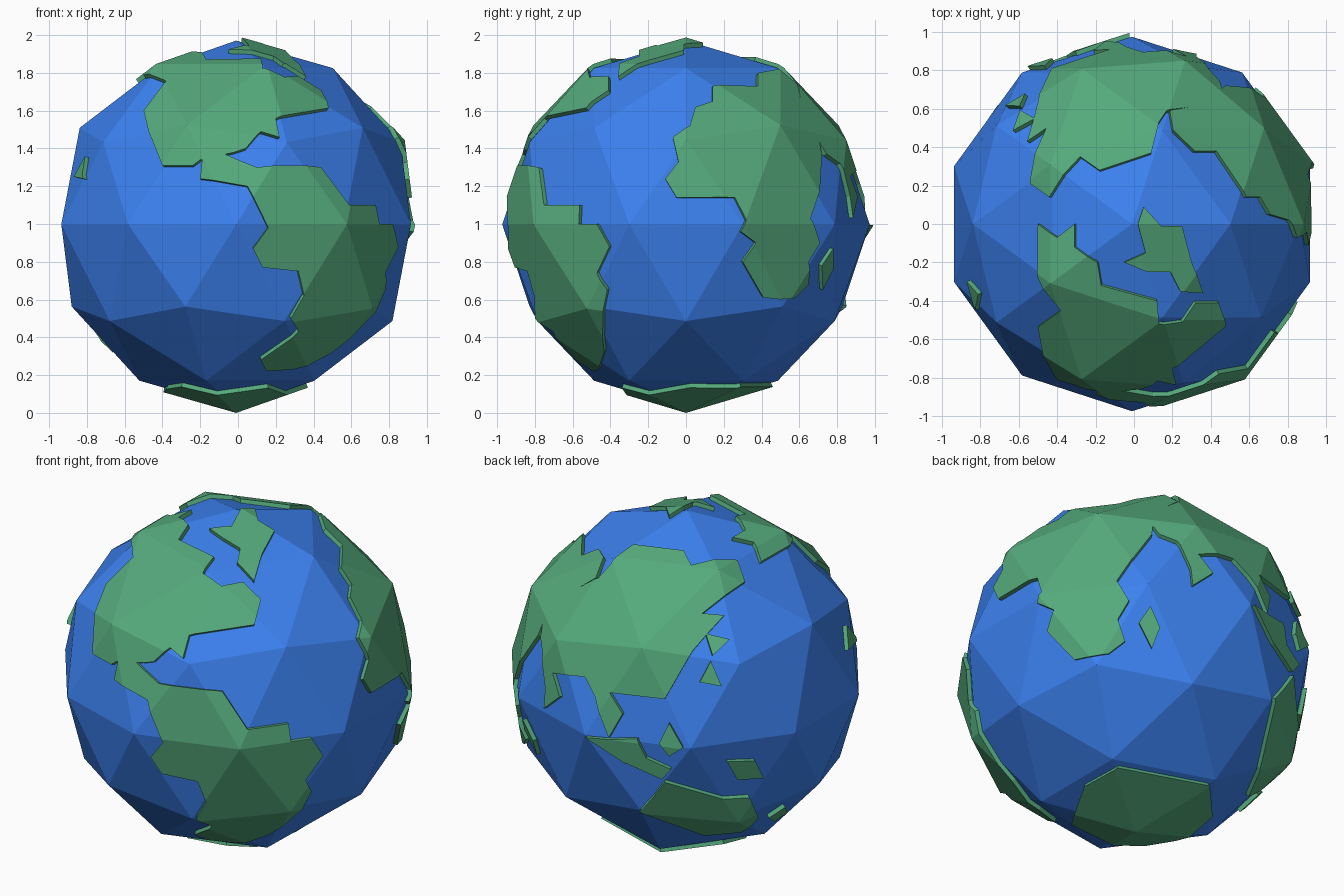
import bpy, bmesh
from math import radians, sin, cos, atan2, pi
from mathutils import Vector
from mathutils.bvhtree import BVHTree

if "Cube" in bpy.data.objects:
    bpy.data.objects.remove(bpy.data.objects["Cube"])

CENTRE = Vector((-0.01, 0, 0.998))
R_SEA, R_LAND = 0.973, 0.998


def material(name, rgb):
    m = bpy.data.materials.new(name)
    m.diffuse_color = (*rgb, 1)
    m.use_nodes = True
    m.node_tree.nodes["Principled BSDF"].inputs["Base Color"].default_value = m.diffuse_color
    return m


SEA = material("sea_blue", (0.045, 0.22, 0.87))
LAND = material("land_green", (0.09, 0.40, 0.20))


def ball(radius):
    bm = bmesh.new()
    bmesh.ops.create_icosphere(bm, subdivisions=2, radius=radius)
    return bm


def finish(bm, name, mat):
    me = bpy.data.meshes.new(name)
    bm.to_mesh(me)
    bm.free()
    me.materials.append(mat)
    ob = bpy.data.objects.new(name, me)
    ob.location = CENTRE
    bpy.context.collection.objects.link(ob)


# Drawing directions (azimuth, elevation) from which coastlines are projected
VIEWS = {"front": (-90, 0), "right": (0, 0), "top": (-90, 90), "bottom": (-90, -90),
         "back_left": (124, 25), "back_right": (50, -28)}
TREE = BVHTree.FromBMesh(ball(R_LAND))


def project(view, points):
    """Project 2D coast points (u, v) onto the land ball; returns directions."""
    az, el = (radians(a) for a in VIEWS[view])
    out = Vector((cos(el) * cos(az), cos(el) * sin(az), sin(el)))
    right = Vector((-sin(az), cos(az), 0))
    up = out.cross(right)
    dirs = []
    for u, v in points:
        if view in ("front", "right"):
            v -= 1
        flat = right * u + up * v + Vector((0, 0, 1)) - CENTRE
        hit = TREE.ray_cast(flat + out * 3, -out)[0]
        dirs.append((hit or flat).normalized())
    return dirs


def inside(n, ring):
    total = 0
    for a, b in zip(ring, ring[1:] + ring[:1]):
        total += atan2(n.dot(a.cross(b)), a.dot(b) - a.dot(n) * b.dot(n))
    return abs(total) > pi


def land(name, *parts):
    """Cut a raised plate with the given coastline out of the faceted ball."""
    ring = [d for view, pts in parts for d in project(view, pts)]
    mid = sum(ring, Vector()).normalized()
    bm = ball(R_LAND)
    for a, b in zip(ring, ring[1:] + ring[:1]):
        n = a.cross(b)
        if n.length > 1e-4:
            bmesh.ops.bisect_plane(bm, geom=bm.verts[:] + bm.edges[:] + bm.faces[:],
                                   dist=1e-5, plane_co=(0, 0, 0), plane_no=n.normalized())
    drop = []
    for f in bm.faces:
        c = f.calc_center_median().normalized()
        if c.dot(mid) < -0.2 or not inside(c, ring):
            drop.append(f)
    bmesh.ops.delete(bm, geom=drop, context='FACES')
    bmesh.ops.dissolve_limit(bm, angle_limit=radians(1), verts=bm.verts[:], edges=bm.edges[:])
    ext = bmesh.ops.extrude_face_region(bm, geom=bm.faces[:], use_keep_orig=True)
    for v in ext["geom"]:
        if isinstance(v, bmesh.types.BMVert):
            v.co *= 0.965
    bmesh.ops.recalc_face_normals(bm, faces=bm.faces[:])
    finish(bm, name, LAND)


# Ocean ball
finish(ball(R_SEA), "ocean", SEA)

# Americas
land("north_america",
     ("top", [(-.5, -.28), (-.5, 0), (-.4, -.07), (-.31, 0), (-.31, -.12), (-.19, -.2),
              (-.17, -.32), (.12, -.4), (.13, -.52), (.25, -.51), (.32, -.41), (.44, -.41),
              (.48, -.53), (.2, -.75)]),
     ("front", [(.22, 1.46), (.12, 1.49), (.04, 1.4), (-.02, 1.38), (-.2, 1.34),
                (-.24, 1.31), (-.4, 1.31), (-.5, 1.6)]),
     ("top", [(-.38, -.45)]))
land("south_america",
     ("front", [(-.2, 1.24), (-.18, 1.42), (0, 1.34), (.1, 1.3), (.44, 1.3), (.59, 1.1),
                (.73, 1.1), (.75, 1), (.82, 1), (.85, .88), (.78, .74), (.78, .65),
                (.5, .32), (.29, .23), (.15, .22), (.12, .28), (.32, .43), (.28, .5),
                (.35, .62), (.32, .75), (.13, .77), (.08, .87), (.16, .98), (.05, 1.2)]))
land("north_island",
     ("top", [(.05, .09), (.14, -.01), (.25, -.01), (.3, -.2), (.36, -.36), (.24, -.35),
              (.19, -.25), (.07, -.25), (-.05, -.2), (.06, -.15), (.02, 0)]))

# Africa with western Europe
land("africa_europe",
     ("right", [(.05, 1.62), (.14, 1.65), (.14, 1.73), (.38, 1.73), (.38, 1.8), (.49, 1.82),
                (.59, 1.74), (.63, 1.56), (.7, 1.46), (.72, 1.37), (.71, 1.2), (.66, 1.03),
                (.71, .9), (.65, .8), (.65, .68), (.58, .61), (.41, .61), (.3, .8),
                (.37, .9), (.29, .96), (.32, 1.02), (.26, 1.14), (-.05, 1.14),
                (-.11, 1.24), (-.04, 1.33), (-.07, 1.46), (.02, 1.52)]))

# Asia
land("asia",
     ("top", [(.46, .7), (.46, .63), (.17, .59), (.13, .53), (.09, .37), (-.18, .28),
              (-.28, .35), (-.44, .14), (-.54, .21)]),
     ("back_left", [(.2, .4), (.1, .32), (.22, .31), (.13, .21), (.05, .115), (-.1, -.148),
                    (-.4, -.115), (-.33, -.23), (-.405, -.36), (-.48, -.142)]),
     ("back_right", [(.54, .6), (.35, .62), (.43, .516), (.32, .445), (.31, .54),
                     (.236, .69), (.137, .73)]))

# Australia and the polar cap
land("australia",
     ("back_left", [(-.1, -.6), (.22, -.69), (.36, -.68), (.405, -.79), (.31, -.87),
                    (.1, -.885), (-.235, -.76), (-.16, -.68)]))
land("polar_cap",
     ("bottom", [(.37, -.02), (.36, -.29), (-.15, -.46), (-.39, -.2), (-.38, .1),
                 (-.3, .27), (.16, .34)]))

# Islands
ISLANDS = {
    "ocean_island": ("front", [(-.87, 1.25), (-.82, 1.24), (-.81, 1.36)]),
    "africa_island": ("right", [(.72, .78), (.78, .87), (.78, .76), (.725, .65)]),
    "east_island_north": ("back_left", [(.12, .21), (.25, .18), (.16, .09)]),
    "east_island_south": ("back_left", [(.09, -.055), (.15, .06), (.21, -.077)]),
    "tropic_island_a": ("back_left", [(-.075, -.28), (0, -.41), (-.075, -.46), (-.13, -.39)]),
    "tropic_island_b": ("back_left", [(-.535, -.36), (-.4, -.37), (-.315, -.5)]),
    "tropic_island_c": ("back_left", [(-.4, -.37), (-.25, -.366), (-.2, -.47), (-.065, -.53),
                                      (-.115, -.585), (-.33, -.49)]),
    "tropic_island_d": ("back_left", [(.24, -.486), (.39, -.48), (.437, -.574), (.295, -.585)]),
    "south_island": ("back_left", [(.46, -.79), (.55, -.73), (.56, -.76), (.49, -.81)]),
}
for name, part in ISLANDS.items():
    land(name, part)
